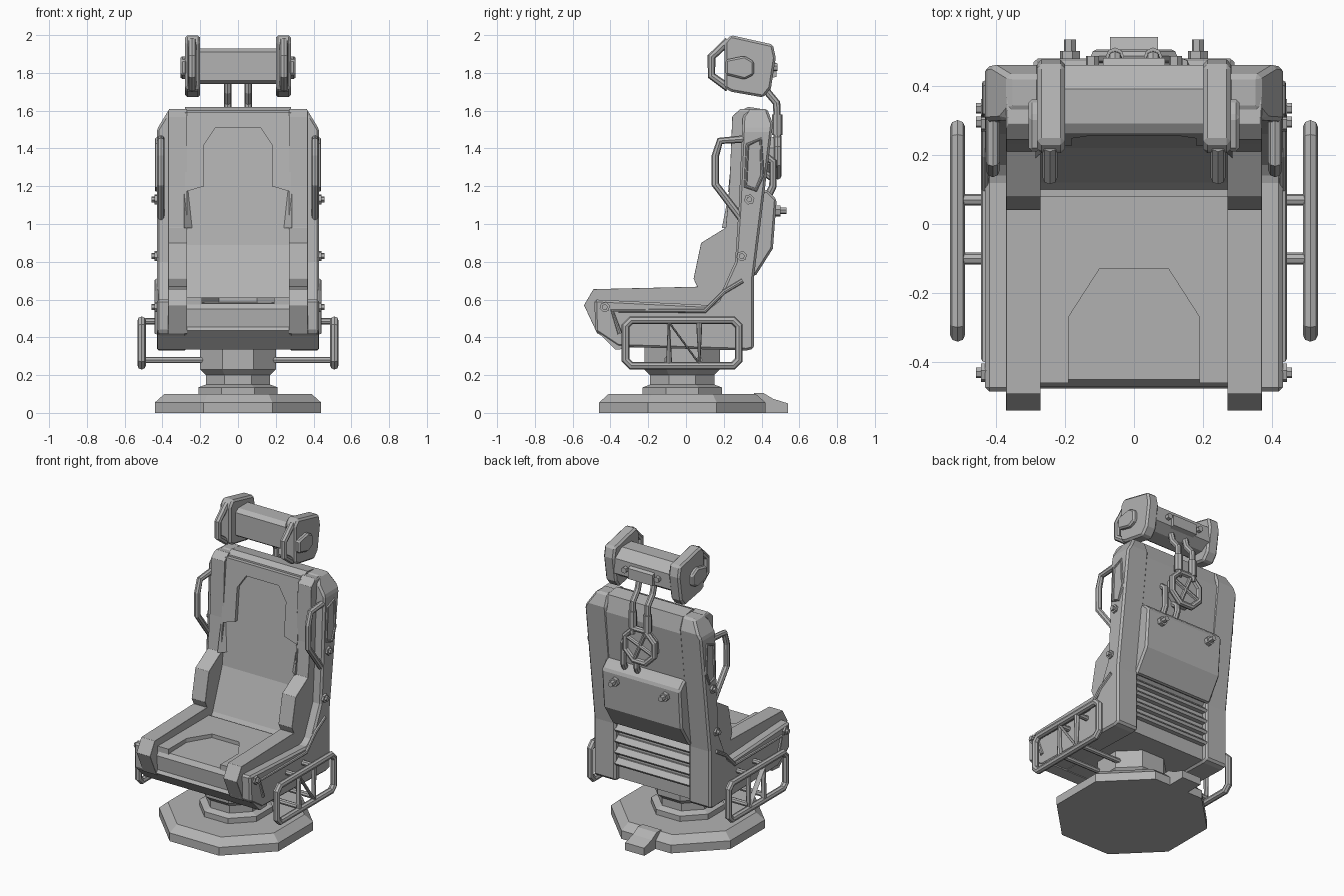
import bpy, bmesh, math
from mathutils import Vector

old = bpy.data.objects.get("Cube")
if old:
    bpy.data.objects.remove(old, do_unlink=True)

GREY = (0.45, 0.45, 0.45, 1)
mat = bpy.data.materials.new("plain_grey")
mat.use_nodes = True
mat.diffuse_color = GREY
mat.node_tree.nodes["Principled BSDF"].inputs["Base Color"].default_value = GREY
SIDES = (("left", 1), ("right", -1))


def add(name, data):
    data.materials.append(mat)
    ob = bpy.data.objects.new(name, data)
    bpy.context.collection.objects.link(ob)
    return ob


def finish(name, bm, bevel=0):
    bmesh.ops.recalc_face_normals(bm, faces=bm.faces)
    me = bpy.data.meshes.new(name)
    bm.to_mesh(me)
    bm.free()
    ob = add(name, me)
    if bevel:
        mod = ob.modifiers.new("Chamfer", "BEVEL")
        mod.width = bevel
        mod.segments = 1
        mod.limit_method = "ANGLE"
    return ob


def slab(name, points, depth, bevel=0, cut=None):
    """Extrude a flat polygon along a vector, optionally trimmed by a plane."""
    bm = bmesh.new()
    face = bm.faces.new([bm.verts.new(p) for p in points])
    ext = bmesh.ops.extrude_face_region(bm, geom=[face], use_keep_orig=True)
    moved = [g for g in ext["geom"] if isinstance(g, bmesh.types.BMVert)]
    bmesh.ops.translate(bm, verts=moved, vec=depth)
    if cut:
        bmesh.ops.recalc_face_normals(bm, faces=bm.faces)
        geom = bm.verts[:] + bm.edges[:] + bm.faces[:]
        res = bmesh.ops.bisect_plane(bm, geom=geom, plane_co=cut[0],
                                     plane_no=cut[1], clear_outer=True)
        edges = [g for g in res["geom_cut"] if isinstance(g, bmesh.types.BMEdge)]
        bmesh.ops.contextual_create(bm, geom=edges)
    return finish(name, bm, bevel)


def side_slab(name, profile, x0, x1, bevel=0, cut=None):
    return slab(name, [(x0, y, z) for y, z in profile], (x1 - x0, 0, 0), bevel, cut)


def lathe(name, rings, cy):
    """Stack of octagons given as (flat-side radius, height)."""
    bm = bmesh.new()
    loops = []
    for r, z in rings:
        r /= math.cos(math.pi / 8)
        loops.append([bm.verts.new((r * math.cos(a), cy + r * math.sin(a), z))
                      for a in [(i + 0.5) * math.pi / 4 for i in range(8)]])
    for lo, hi in zip(loops, loops[1:]):
        for i in range(8):
            j = (i + 1) % 8
            bm.faces.new((lo[i], lo[j], hi[j], hi[i]))
    bm.faces.new(loops[0])
    bm.faces.new(loops[-1])
    return finish(name, bm)


def bar(name, points, radius, closed=False):
    cu = bpy.data.curves.new(name, "CURVE")
    cu.dimensions = "3D"
    cu.bevel_depth = radius
    cu.bevel_resolution = 2
    cu.use_fill_caps = True
    sp = cu.splines.new("POLY")
    sp.points.add(len(points) - 1)
    for p, co in zip(sp.points, points):
        p.co = (*co, 1)
    sp.use_cyclic_u = closed
    sp.use_smooth = False
    return add(name, cu)


def stud(name, centre, axis, radius, length, sides=6):
    axis = Vector(axis)
    u = axis.orthogonal().normalized()
    v = axis.cross(u)
    pts = [Vector(centre) + radius * (u * math.cos(a) + v * math.sin(a))
           for a in [(i + 0.5) * math.tau / sides for i in range(sides)]]
    return slab(name, pts, axis * length)


# Floor plate, rear tongue and swivel column
lathe("floor_plate", [(.44, 0), (.44, .055), (.39, .1)], -.02)
side_slab("floor_tongue", [(.36, 0), (.54, 0), (.54, .05), (.46, .075), (.41, .105), (.36, .105)], -.07, .07)
lathe("swivel_column", [(.21, .09), (.21, .135), (.17, .15), (.17, .2), (.2, .23), (.2, .37)], -.02)

# Centre of the seat and backrest
side_slab("seat_core", [(-.46, .44), (-.47, .55), (-.45, .58), (.1, .59), (.12, .62), (.22, .89),
          (.29, 1.6), (.33, 1.62), (.425, 1.605), (.45, 1.5), (.365, .76), (.32, .72),
          (.32, .345), (-.36, .345)], -.28, .28)

# Raised cushions with open notches
slab("seat_cushion", [(x, y, .575) for x, y in [(.28, -.46), (.28, .08), (-.28, .08), (-.28, -.46),
     (-.19, -.46), (-.19, -.27), (-.1, -.13), (.1, -.13), (.19, -.27), (.19, -.46)]], (0, 0, .035))
slab("back_cushion", [(x, .22 + (z - .89) * .0986, z) for x, z in [(.28, 1.17), (.28, 1.59), (-.28, 1.59),
     (-.28, 1.17), (-.18, 1.2), (-.18, 1.42), (-.12, 1.51), (.12, 1.51), (.18, 1.42), (.18, 1.2)]],
     (0, -.025, 0))

# Front lip below the seat
side_slab("front_lip", [(-.475, .435), (-.45, .47), (-.3, .47), (-.3, .34), (-.375, .335)], -.425, .425)

FRAME = [(-.485, .6), (.13, .57), (.17, .6), (.26, .8), (.28, 1.1), (.3, 1.57), (.33, 1.61), (.43, 1.61),
         (.46, 1.53), (.36, .72), (.36, .34), (.32, .33), (-.36, .35), (-.48, .43)]
BOLSTER = [(-.49, .655), (.06, .668), (.04, .71), (.08, .9), (.21, .98), (.23, 1.2), (.245, 1.57),
           (.29, 1.61), (.37, 1.6), (.31, .9), (.25, .5), (-.4, .41), (-.47, .42), (-.54, .57)]

for side, s in SIDES:
    shoulder = ((s * .43, 0, 1.5), (s * .115, 0, .07))
    side_slab(side + "_side_frame", FRAME, s * .27, s * .43, .012, shoulder)
    side_slab(side + "_bolster", BOLSTER, s * .27, s * .37, .025, shoulder)

    # Sloped strip between bolster and backrest
    slab(side + "_back_slope", [(s * .285, .19, .98), (s * .285, .32, .98), (s * .22, .25, .98)],
         (0, .04, .2))

    # Grab handle, side pocket rim and lower brace
    bar(side + "_grab_handle", [(s * .408, y, z) for y, z in
        [(.31, 1.45), (.18, 1.44), (.155, 1.36), (.155, 1.21), (.3, 1.02)]], .02)
    bar(side + "_pocket_rim", [(s * .43, y, z) for y, z in
        [(.325, 1.42), (.395, 1.45), (.405, 1.26), (.37, 1.18), (.315, 1.2)]], .01, True)
    bar(side + "_seat_brace", [(s * .43, y, z) for y, z in
        [(-.35, .42), (-.39, .54), (.1, .54), (.2, .64), (.3, .7)]], .012)

    for i, (y, z) in enumerate([(.335, 1.13), (.295, .83), (-.43, .56)]):
        stud(f"{side}_frame_washer_{i}", (s * .42, y, z), (s, 0, 0), .028, .022)
        stud(f"{side}_frame_bolt_{i}", (s * .42, y, z), (s, 0, 0), .016, .037)

    # Side rail with its braces and support rods
    x = s * .51
    bar(side + "_side_rail", [(x, y, z) for y, z in
        [(-.32, .28), (-.32, .46), (-.29, .49), (.25, .49), (.28, .46), (.28, .28), (.25, .25), (-.29, .25)]],
        .022, True)
    bar(side + "_rail_brace", [(x, -.09, .25), (x, -.09, .48), (x, .07, .26), (x, .07, .49)], .017)
    for i, y in enumerate((-.1, .07)):
        bar(f"{side}_lower_rod_{i}", [(s * .15, y, .28), (x, y, .28)], .017)
        bar(f"{side}_upper_rod_{i}", [(s * .41, y, .485), (x, y, .485)], .017)

    # Headrest end: plate, open front loop and outer cap
    side_slab(side + "_headrest_end", [(.205, 1.72), (.205, 1.965), (.237, 2), (.46, 1.95), (.475, 1.88),
              (.45, 1.72), (.41, 1.67), (.24, 1.7)], s * .2, s * .28, .012)
    bar(side + "_headrest_loop", [(s * .243, y, z) for y, z in
        [(.225, 1.97), (.135, 1.885), (.135, 1.785), (.225, 1.72)]], .022)
    side_slab(side + "_headrest_cap", [(.21, 1.79), (.21, 1.87), (.31, 1.89), (.36, 1.86), (.36, 1.79),
              (.31, 1.765)], s * .27, s * .305, .01)

    # Headrest struts and rear bolts
    bar(side + "_headrest_strut", [(s * .055, y, z) for y, z in
        [(.41, 1.77), (.43, 1.7), (.48, 1.64), (.485, 1.43)]], .02)
    bar(side + "_strut_sleeve", [(s * .055, .483, 1.58), (s * .055, .483, 1.47)], .027)
    stud(side + "_headrest_bolt", (s * .12, .45, 1.83), (0, 1, 0), .02, .035)
    stud(side + "_panel_washer", (s * .185, .46, 1.07), (0, 1, 0), .03, .04)
    stud(side + "_panel_bolt", (s * .185, .46, 1.07), (0, 1, 0), .018, .073)

# Headrest roll and rear mount
side_slab("headrest_roll", [(.26, 1.76), (.26, 1.91), (.29, 1.93), (.39, 1.93), (.46, 1.88), (.46, 1.78),
          (.4, 1.74), (.29, 1.74)], -.21, .21)
side_slab("headrest_mount", [(.44, 1.77), (.48, 1.78), (.48, 1.85), (.44, 1.87)], -.09, .09)

# Back panel box with cooling slats below
side_slab("back_panel", [(.38, 1.18), (.43, 1.18), (.48, 1.13), (.46, .87), (.365, .72), (.33, .74)],
          -.29, .29, .012)
for i in range(4):
    z = .44 + i * .075
    side_slab(f"back_slat_{i}", [(.31, z), (.35, z), (.36, z + .015), (.33, z + .045), (.31, z + .045)], -.275, .275)

# Round harness reel on the back, with rim, cross and hanging straps
stud("reel_body", (0, .42, 1.36), (0, 1, 0), .11, .065, 8)
spokes = [(.115 * math.cos(a), .485, 1.36 + .115 * math.sin(a))
          for a in [(i + .5) * math.pi / 4 for i in range(8)]]
bar("reel_rim", spokes, .02, True)
for i in (0, 2):
    bar(f"reel_cross_{i}", [spokes[i], spokes[i + 4]], .014)
for i, (x, top) in enumerate([(.14, 1.36), (.045, 1.27)]):
    bar(f"harness_strap_{i}", [(x, .42, top), (x, .46, top - .03), (x, .46, 1.2), (x, .43, 1.14)], .02)
